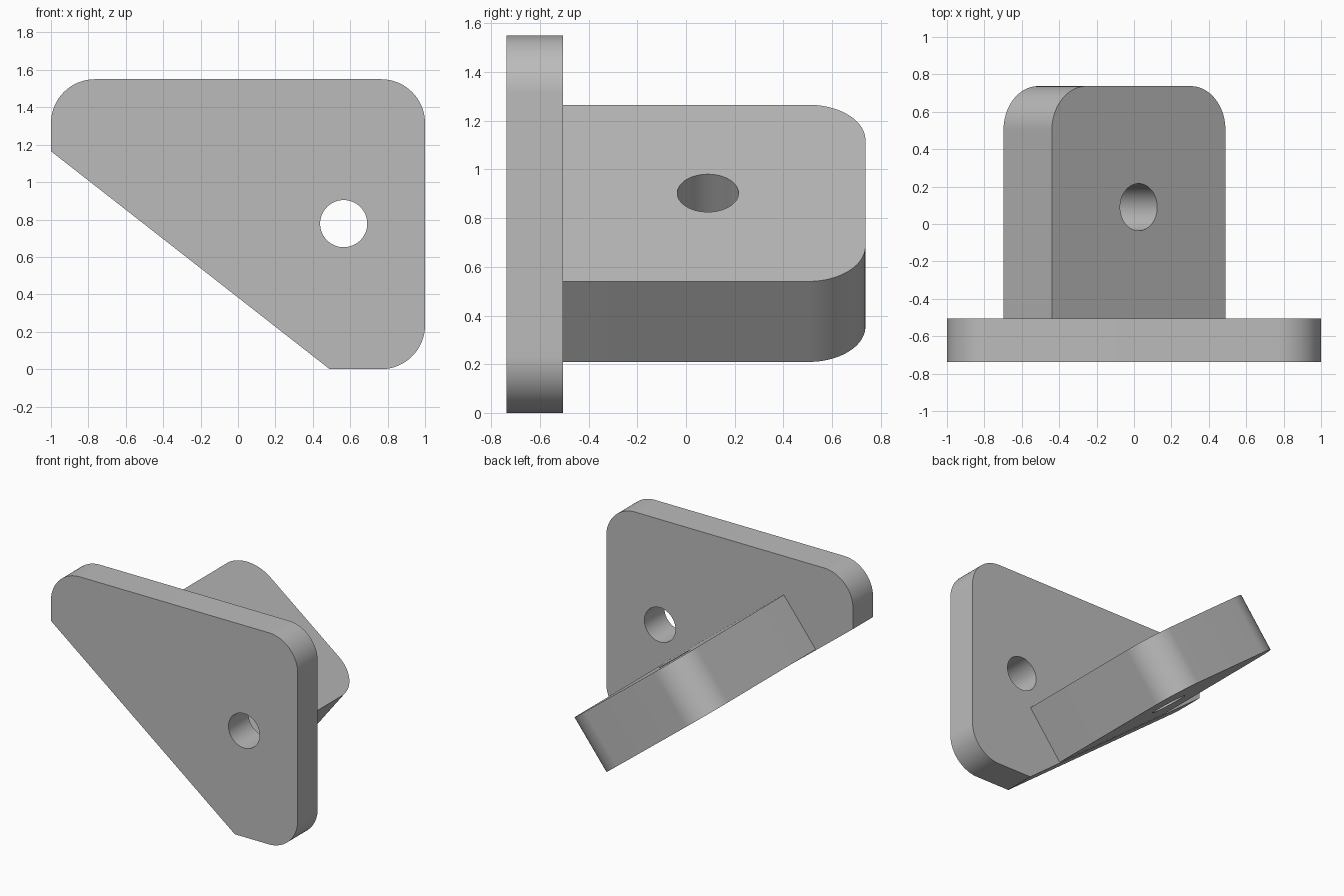
import bpy
from math import atan2, cos, sin, pi, radians
from mathutils import Matrix, Vector

cube = bpy.data.objects.get("Cube")
if cube:
    bpy.data.objects.remove(cube)

# Single plain grey finish
GREY = (0.5, 0.5, 0.5, 1)
grey = bpy.data.materials.new("plain grey")
grey.use_nodes = True
grey.diffuse_color = GREY
grey.node_tree.nodes["Principled BSDF"].inputs["Base Color"].default_value = GREY


def arc(cx, cy, r, start, sweep, steps):
    return [(cx + r * cos(start + sweep * i / steps), cy + r * sin(start + sweep * i / steps))
            for i in range(steps + 1)]


def plate(name, outline, hole, thickness, matrix):
    """Extrude a closed outline with one round hole, centred on its local z."""
    curve = bpy.data.curves.new(name + "_profile", "CURVE")
    curve.dimensions = "2D"
    curve.fill_mode = "BOTH"
    curve.extrude = thickness / 2
    for points in (outline, arc(*hole, 0, 2 * pi, 64)[:-1]):
        spline = curve.splines.new("POLY")
        spline.points.add(len(points) - 1)
        for point, (x, y) in zip(spline.points, points):
            point.co = (x, y, 0, 1)
        spline.use_cyclic_u = True
    helper = bpy.data.objects.new(name + "_profile", curve)
    bpy.context.collection.objects.link(helper)
    graph = bpy.context.evaluated_depsgraph_get()
    mesh = bpy.data.meshes.new_from_object(helper.evaluated_get(graph))
    bpy.data.objects.remove(helper)
    bpy.data.curves.remove(curve)
    mesh.materials.clear()
    mesh.materials.append(grey)
    obj = bpy.data.objects.new(name, mesh)
    obj.matrix_world = matrix
    bpy.context.collection.objects.link(obj)
    bpy.ops.object.select_all(action="DESELECT")
    obj.select_set(True)
    bpy.context.view_layer.objects.active = obj
    bpy.ops.object.shade_smooth_by_angle(angle=radians(30))
    return obj


def frame(origin, x_axis, y_axis):
    x, y = Vector(x_axis).normalized(), Vector(y_axis).normalized()
    return Matrix.Translation(origin) @ Matrix((x, y, x.cross(y))).transposed().to_4x4()


R = 0.235          # corner radius
HOLE = 0.126
TOP = 1.55
JOINT, BACK, FRONT = -0.505, 0.737, -0.737
left_end, low_end = Vector((-1, 0, 1.165)), Vector((0.49, 0, 0))

# Upright front plate with a slanted lower edge
outline = [(left_end.x, left_end.z), (low_end.x, low_end.z)]
outline += arc(1 - R, R, R, -pi / 2, pi / 2, 24)
outline += arc(1 - R, TOP - R, R, 0, pi / 2, 24)
outline += arc(-1 + R, TOP - R, R, pi / 2, pi / 2, 24)
plate("front_plate", outline, (0.565, 0.778, HOLE), JOINT - FRONT,
      frame((0, (JOINT + FRONT) / 2, 0), (1, 0, 0), (0, 0, 1)))

# Tilted rear plate, its underside flush with the slanted edge
slope = (low_end - left_end).normalized()
normal = Vector((-slope.z, 0, slope.x))
width, thickness = 1.178, 0.42
half, length = width / 2, BACK - JOINT
top_middle = Vector((0.025, JOINT, 0.903))
outline = [(-half, 0), (half, 0)]
outline += arc(half - R, length - R, R, 0, pi / 2, 24)
outline += arc(-half + R, length - R, R, pi / 2, pi / 2, 24)
plate("tilted_plate", outline, (0, 0.09 - JOINT, HOLE), thickness,
      frame(top_middle - normal * thickness / 2, slope, (0, 1, 0)))
